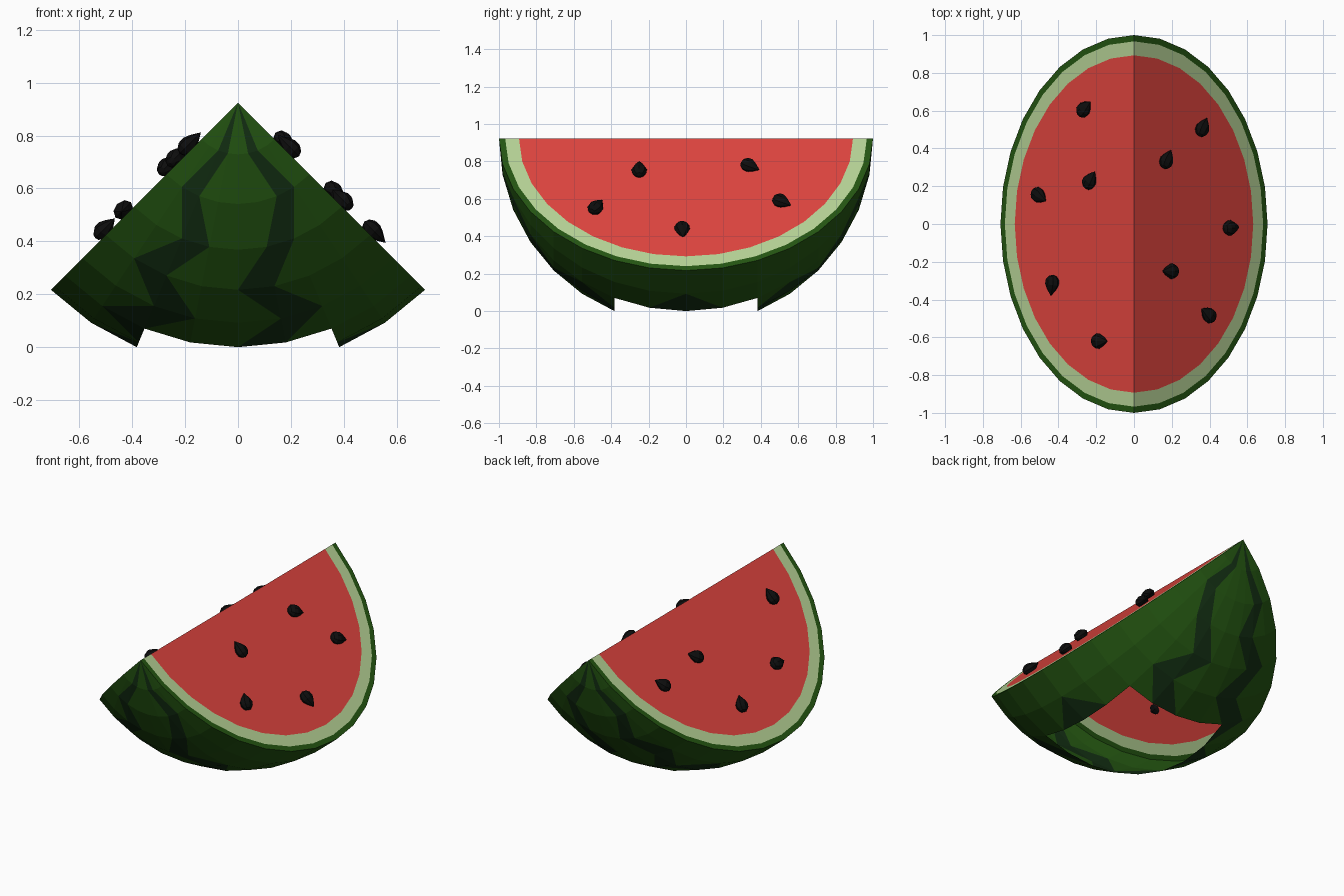
import bpy
from math import sin, cos, pi, sqrt
from mathutils import Vector, Matrix

if "Cube" in bpy.data.objects:
    bpy.data.objects.remove(bpy.data.objects["Cube"])

STEP = pi / 16          # 11.25 degree grid
TOP = cos(2 * STEP)     # height of the wedge ridge


def material(name, rgb):
    m = bpy.data.materials.new(name)
    m.diffuse_color = (*rgb, 1)
    m.use_nodes = True
    m.node_tree.nodes["Principled BSDF"].inputs["Base Color"].default_value = m.diffuse_color
    return m


GREEN = material("rind_green", (0.018, 0.095, 0.006))
DARK = material("stripe_green", (0.007, 0.03, 0.007))
PALE = material("pale_rind", (0.48, 0.66, 0.31))
RED = material("flesh_red", (0.75, 0.06, 0.05))
BLACK = material("seed_black", (0.004, 0.004, 0.004))


def build(name, verts, faces, mats, indices=None):
    me = bpy.data.meshes.new(name)
    me.from_pydata(verts, [], faces)
    for m in mats:
        me.materials.append(m)
    if indices:
        me.polygons.foreach_set("material_index", indices)
    me.update()
    ob = bpy.data.objects.new(name, me)
    bpy.context.collection.objects.link(ob)
    return ob


def point(ring, col, side, r=1.0):
    # ring 0 is the pole, ring 8 the equator; col -4..4 runs across the wedge
    a, t = ring * STEP, col * STEP
    return Vector((r * sin(a) * sin(t), side * r * cos(a), TOP - r * sin(a) * cos(t)))


# Outer rind: zigzag stripes coloured per triangle, open patch underneath
LEFT = [-2, -2, -3, -2, -3, -2, -3, -2, -3]
RIGHT = [1, 1, 2, 1, 0, 1, 0, 1, 2]
verts, faces, idx = [], [], []


def add_tri(pts, side, dark):
    n = len(verts)
    verts.extend(pts)
    faces.append((n, n + 1, n + 2) if side > 0 else (n + 2, n + 1, n))
    idx.append(int(dark))


for side in (-1, 1):
    for j in range(8):
        for i in range(-4, 4):
            if j >= 6 and -2 <= i < 2:
                continue
            path = LEFT if i < 0 else RIGHT
            k0, k1 = path[j], path[j + 1]
            a, b = point(j, i, side), point(j, i + 1, side)
            c, d = point(j + 1, i + 1, side), point(j + 1, i, side)
            if j == 0:
                add_tri((a, c, d), side, i == k1)
            elif k1 > k0:
                add_tri((a, b, c), side, i == k0)
                add_tri((a, c, d), side, i == k0 + 1)
            else:
                add_tri((a, b, d), side, i == k0)
                add_tri((b, c, d), side, i == k0 - 1)
rind = build("rind", verts, faces, [GREEN, DARK], idx)


# Cut faces: skin edge, pale rind and flesh on both slopes
def arc(r, col):
    return [point(j, col, -1, r) for j in range(9)] + \
           [point(j, col, 1, r) for j in range(7, -1, -1)]


def band(name, r0, r1, mat):
    v, f = [], []
    for col in (-4, 4):
        n = len(v)
        v += arc(r0, col) + arc(r1, col)
        for i in range(16):
            q = (n + i, n + i + 1, n + 18 + i, n + 17 + i)
            f.append(q if col > 0 else q[::-1])
    return build(name, v, f, [mat])


band("skin_edge", 1.0, 0.967, GREEN)
band("pale_rind", 0.967, 0.893, PALE)
v = arc(0.893, -4) + arc(0.893, 4)
build("flesh", v, [tuple(range(16, -1, -1)), tuple(range(17, 34))], [RED])


# Seeds: low-poly teardrops, (x, y) and tip direction as seen from above
SEEDS = [(-.25, .61, .7, .8), (-.22, .23, .5, .9), (-.49, .15, .8, -.6),
         (-.42, -.32, -.1, -1), (-.17, -.62, 1, 0), (.35, .51, .4, .9),
         (.16, .34, .4, .9), (.5, -.02, 1, .1), (.18, -.25, -1, 0), (.38, -.48, -.7, .6)]
PROFILE = [(-.052, 0), (-.044, .024), (-.025, .039), (0, .041), (.025, .028), (.045, .013), (.062, 0)]


def seed(number, x, y, dx, dy):
    s = 1 if x > 0 else -1
    normal = Vector((s, 0, 1)).normalized()
    tip = Vector((dx, dy, -s * dx)).normalized()
    across = normal.cross(tip)
    centre = Vector((x, y, TOP - abs(x))) + normal * 0.02
    v = []
    for u, r in PROFILE[1:-1]:
        for k in range(8):
            a = k * pi / 4
            v.append(centre + tip * u + across * r * cos(a) + normal * r * 0.8 * sin(a))
    f = [(8 * p + k, 8 * p + (k + 1) % 8, 8 * p + 8 + (k + 1) % 8, 8 * p + 8 + k)
         for p in range(4) for k in range(8)]
    v += [centre + tip * PROFILE[0][0], centre + tip * PROFILE[-1][0]]
    f += [(40, (k + 1) % 8, k) for k in range(8)]
    f += [(41, 32 + k, 32 + (k + 1) % 8) for k in range(8)]
    build(f"seed_{number}", v, f, [BLACK])


for n, args in enumerate(SEEDS, 1):
    seed(n, *args)
